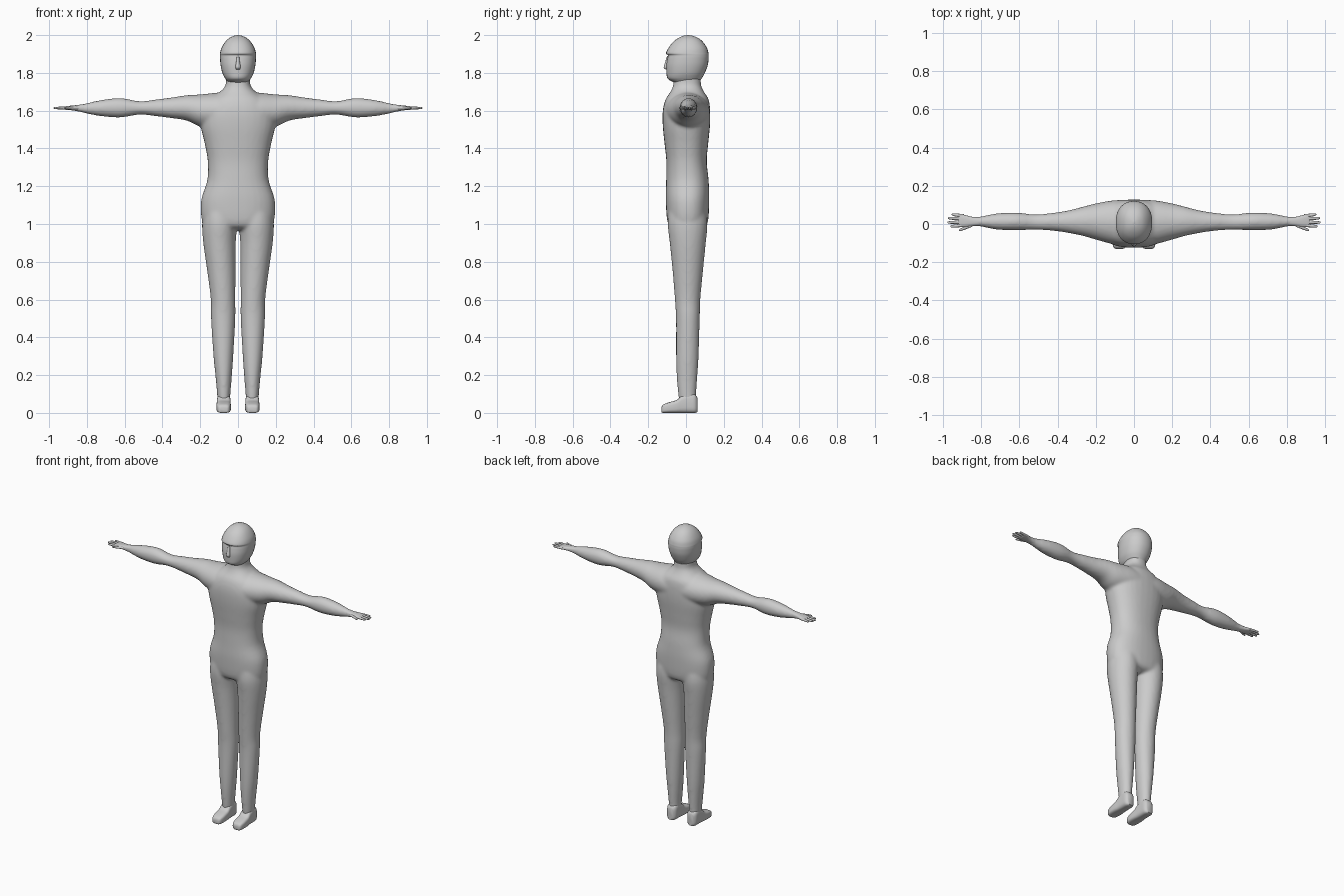
import bpy, bmesh, math

skin = bpy.data.materials.new("plain grey")
skin.diffuse_color = (0.6, 0.6, 0.6, 1)


def spline(rows, steps):
    """Catmull-Rom interpolation of section rows."""
    out = []
    for i in range(len(rows) - 1):
        a, b, c, d = rows[max(i - 1, 0)], rows[i], rows[i + 1], rows[min(i + 2, len(rows) - 1)]
        for k in range(steps):
            t = k / steps
            out.append([0.5 * (2 * q + (r - p) * t + (2 * p - 5 * q + 4 * r - s) * t * t
                               + (3 * q - p - 3 * r + s) * t ** 3)
                        for p, q, r, s in zip(a, b, c, d)])
    return out + [list(rows[-1])]


def loft(bm, axis, rows, side=1, power=2.0, steps=4, n=32):
    """Closed tube; rows are (position on axis, low a, high a, low b, high b)."""
    rings = []
    for t, a0, a1, b0, b1 in spline(rows, steps):
        ring = []
        for j in range(n):
            c, s = math.cos(2 * math.pi * j / n), math.sin(2 * math.pi * j / n)
            a = (a0 + a1) / 2 + (a1 - a0) / 2 * math.copysign(abs(c) ** (2 / power), c)
            b = (b0 + b1) / 2 + (b1 - b0) / 2 * math.copysign(abs(s) ** (2 / power), s)
            x, y, z = {"x": (t, a, b), "y": (a, t, b), "z": (a, b, t)}[axis]
            ring.append(bm.verts.new((x * side, y, z)))
        rings.append(ring)
    for r, q in zip(rings, rings[1:]):
        for j in range(n):
            bm.faces.new((r[j], r[(j + 1) % n], q[(j + 1) % n], q[j]))
    bm.faces.new(rings[0])
    bm.faces.new(rings[-1])


def finish(bm, name, angle=None):
    bmesh.ops.recalc_face_normals(bm, faces=bm.faces)
    me = bpy.data.meshes.new(name)
    bm.to_mesh(me)
    bm.free()
    ob = bpy.data.objects.new(name, me)
    bpy.context.collection.objects.link(ob)
    me.materials.append(skin)
    bpy.ops.object.select_all(action="DESELECT")
    ob.select_set(True)
    bpy.context.view_layer.objects.active = ob
    if angle:
        bpy.ops.object.shade_smooth_by_angle(angle=math.radians(angle))
    return ob


# Body: torso, arms and legs fused into one skin
torso = [(.97, .12, -.05, .07), (1.0, .185, -.095, .113), (1.12, .196, -.107, .123),
         (1.23, .163, -.105, .12), (1.33, .16, -.104, .11), (1.42, .175, -.113, .117),
         (1.52, .197, -.123, .127), (1.6, .19, -.123, .128), (1.66, .15, -.108, .12),
         (1.70, .095, -.082, .095), (1.735, .066, -.068, .08), (1.79, .064, -.062, .078)]
arm = [(0, -.115, .125, 1.5, 1.69), (.1, -.108, .125, 1.5, 1.695), (.2, -.082, .108, 1.515, 1.686),
       (.27, -.062, .09, 1.547, 1.682), (.35, -.046, .07, 1.56, 1.67), (.43, -.035, .058, 1.57, 1.66),
       (.52, -.03, .05, 1.579, 1.65), (.62, -.033, .06, 1.564, 1.667), (.72, -.029, .055, 1.57, 1.657),
       (.8, -.014, .04, 1.584, 1.64), (.84, -.01, .036, 1.594, 1.632)]
leg = [(.05, .042, .108, -.035, .058), (.1, .04, .111, -.042, .054), (.2, .032, .12, -.05, .061),
       (.3, .025, .13, -.053, .067), (.5, .014, .143, -.053, .073), (.6, .014, .144, -.059, .076),
       (.75, .013, .163, -.071, .09), (.9, .012, .184, -.086, .105), (1.0, .004, .19, -.097, .114),
       (1.08, .01, .18, -.09, .105)]
bm = bmesh.new()
loft(bm, "z", [(z, -w, w, f, b) for z, w, f, b in torso], power=2.3)
for side in (1, -1):
    loft(bm, "x", arm, side)
    loft(bm, "z", leg, side)
body = finish(bm, "body")
fuse = body.modifiers.new("fuse", "REMESH")
fuse.mode, fuse.voxel_size, fuse.use_smooth_shade = "VOXEL", 0.009, True
relax = body.modifiers.new("relax", "SMOOTH")
relax.factor, relax.iterations = 0.5, 8
for m in ("fuse", "relax"):
    bpy.ops.object.modifier_apply(modifier=m)

# Head: jaw, face, brow ledge and skull
head = [(1.745, .052, -.055, .07), (1.762, .062, -.088, .078), (1.775, .071, -.1, .086),
        (1.8, .083, -.103, .1), (1.84, .092, -.104, .115), (1.875, .095, -.099, .12),
        (1.893, .095, -.096, .12), (1.904, .095, -.106, .119), (1.93, .088, -.094, .112),
        (1.96, .071, -.072, .093), (1.982, .05, -.045, .069), (1.995, .025, -.018, .04),
        (2.0, .004, .006, .014)]
bm = bmesh.new()
loft(bm, "z", [(z, -w, w, f, b) for z, w, f, b in head], power=2.2)
finish(bm, "head", 50)

# Nose
bm = bmesh.new()
loft(bm, "z", [(1.818, -.01, .01, -.108, -.09), (1.83, -.014, .014, -.118, -.09),
               (1.855, -.01, .01, -.111, -.09), (1.89, -.006, .006, -.1, -.09)], n=16)
finish(bm, "nose", 60)

for side, label in ((1, "left"), (-1, "right")):
    # Foot with a flat sole
    bm = bmesh.new()
    loft(bm, "y", [(-.13, .058, .096, .004, .028), (-.122, .046, .107, 0, .043),
                   (-.09, .038, .114, 0, .056), (-.05, .038, .114, 0, .068),
                   (-.025, .039, .112, 0, .09), (.01, .04, .111, 0, .105),
                   (.045, .042, .109, 0, .1), (.06, .055, .096, .004, .08)],
         side, power=3.5, steps=3)
    finish(bm, label + "_foot", 50)

    # Hand: palm, four fingers and thumb
    bm = bmesh.new()
    loft(bm, "x", [(.81, -.01, .036, 1.59, 1.635), (.85, -.012, .038, 1.597, 1.63),
                   (.88, -.016, .046, 1.602, 1.627), (.91, -.016, .052, 1.604, 1.623),
                   (.92, -.012, .048, 1.608, 1.62)], side, power=2.4, n=24)
    digits = [(.89, -.006, .962, -.013), (.89, .01, .978, .008),
              (.89, .027, .975, .031), (.89, .042, .955, .05), (.845, -.004, .918, -.034)]
    for x0, y0, x1, y1 in digits:
        rows = []
        for t, r in ((0, .009), (.5, .0085), (.9, .0065), (1, .002)):
            x, y = x0 + (x1 - x0) * t, y0 + (y1 - y0) * t
            rows.append((x, y - r, y + r, 1.614 - r * .85, 1.614 + r * .85))
        loft(bm, "x", rows, side, steps=2, n=12)
    finish(bm, label + "_hand", 50)
